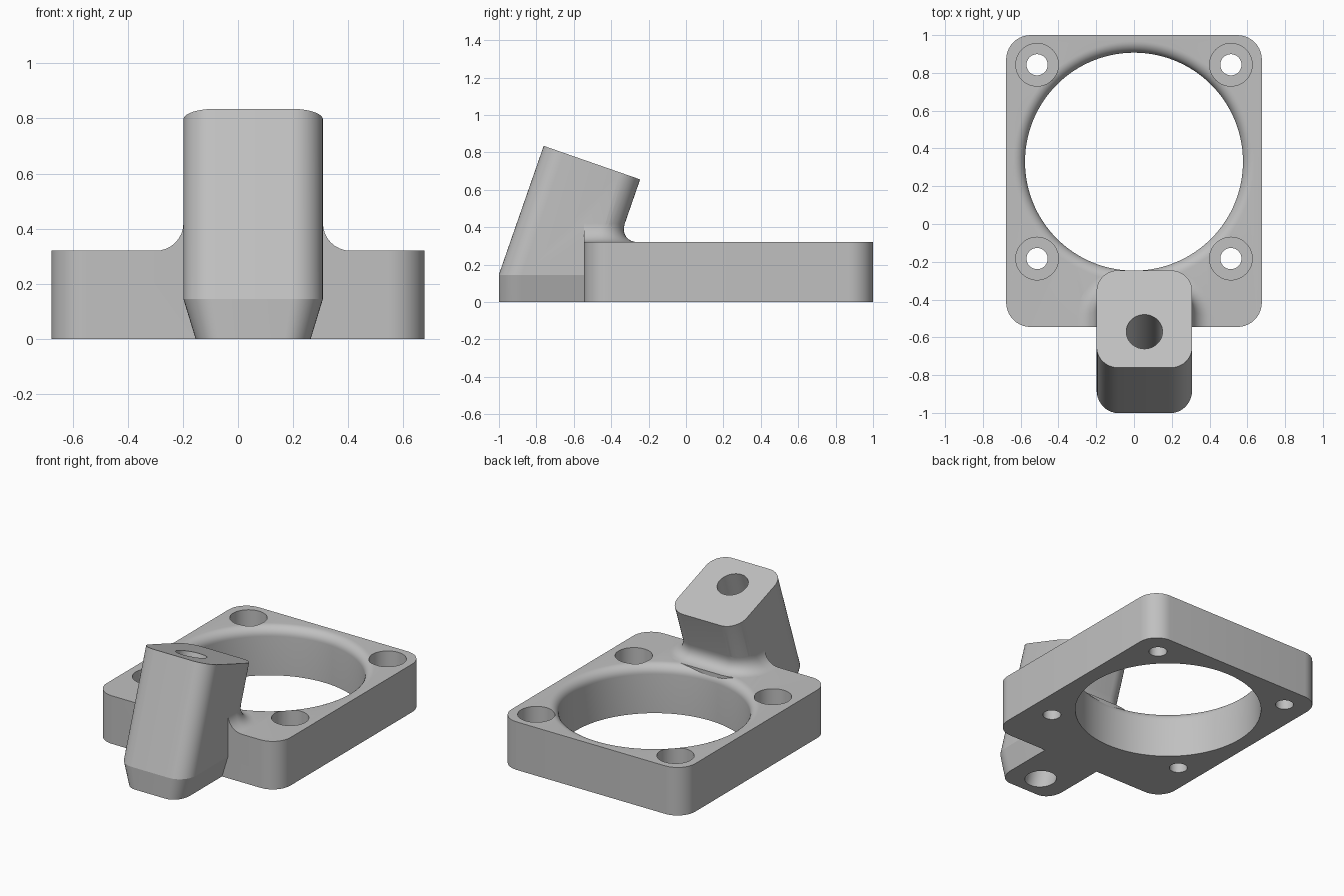
import bpy
import bmesh
from math import sin, cos, pi, sqrt, radians
from mathutils import Vector

cube = bpy.data.objects.get("Cube")
if cube:
    bpy.data.objects.remove(cube, do_unlink=True)

grey = bpy.data.materials.new("plain grey")
grey.use_nodes = True
colour = (0.53, 0.53, 0.53, 1)
grey.diffuse_color = colour
grey.node_tree.nodes["Principled BSDF"].inputs["Base Color"].default_value = colour

TILT = radians(19.2)
AXIS = Vector((0, sin(TILT), cos(TILT)))      # direction of the leaning post
ACROSS = Vector((0, cos(TILT), -sin(TILT)))   # front to back over its top face
POST_TOP = Vector((0.055, -0.503, 0.745))
TOP = 0.32                                    # top of the plate
FRONT = -0.545                                # front edge of the plate
BORE_Y = 0.33


def rounded_rect(hx, hy, r, steps=10):
    """Counter-clockwise outline of a rectangle with round corners."""
    pts = []
    for k, (sx, sy) in enumerate([(1, 1), (-1, 1), (-1, -1), (1, -1)]):
        for i in range(steps + 1):
            a = (k + i / steps) * pi / 2
            pts.append((sx * (hx - r) + r * cos(a), sy * (hy - r) + r * sin(a)))
    return pts


def circle(r, n):
    return [(r * cos(2 * pi * i / n), r * sin(2 * pi * i / n)) for i in range(n)]


def loft(name, rings, clip_y=None):
    """Closed solid through a stack of rings."""
    bm = bmesh.new()
    loops = [[bm.verts.new(p) for p in ring] for ring in rings]
    n = len(loops[0])
    for low, high in zip(loops, loops[1:]):
        for i in range(n):
            j = (i + 1) % n
            bm.faces.new((low[i], low[j], high[j], high[i]))
    bm.faces.new(loops[0][::-1])
    bm.faces.new(loops[-1])
    if clip_y is not None:
        geom = bm.verts[:] + bm.edges[:] + bm.faces[:]
        cut = bmesh.ops.bisect_plane(bm, geom=geom, plane_co=(0, clip_y, 0),
                                     plane_no=(0, 1, 0), clear_inner=True)
        edges = [e for e in cut["geom_cut"] if isinstance(e, bmesh.types.BMEdge)]
        bmesh.ops.holes_fill(bm, edges=edges, sides=0)
    bmesh.ops.recalc_face_normals(bm, faces=bm.faces[:])
    mesh = bpy.data.meshes.new(name)
    bm.to_mesh(mesh)
    bm.free()
    mesh.materials.append(grey)
    ob = bpy.data.objects.new(name, mesh)
    bpy.context.collection.objects.link(ob)
    return ob


def level(outline, z, x=0, y=0):
    return [Vector((x + u, y + v, z)) for u, v in outline]


def post_ring(z=None, grow=0):
    """Post section, square to its axis or sliced level at height z."""
    pts = []
    for u, v in rounded_rect(0.253 + grow, 0.273 + grow, 0.115 + grow):
        p = POST_TOP + Vector((u, 0, 0)) + ACROSS * v
        if z is not None:
            p = p - AXIS * ((p.z - z) / AXIS.z)
        pts.append(p)
    return pts


def combine(target, tool, operation):
    tool.hide_render = True
    mod = target.modifiers.new(tool.name, "BOOLEAN")
    mod.operation = operation
    mod.solver = "EXACT"
    mod.object = tool
    bpy.context.view_layer.objects.active = target
    bpy.ops.object.modifier_apply(modifier=mod.name)
    bpy.data.objects.remove(tool, do_unlink=True)


# Plate with round corners
outline = rounded_rect(0.677, (1 - FRONT) / 2, 0.13)
mid = (1 + FRONT) / 2
bracket = loft("mount_bracket", [level(outline, z, y=mid) for z in (0, TOP)])

# Large bore with a rounded upper rim
rim = 0.06
rings = [level(circle(0.577, 128), -0.1, y=BORE_Y)]
for i in range(9):
    a = i / 8 * pi / 2
    rings.append(level(circle(0.577 + rim * (1 - cos(a)), 128),
                       TOP - rim + rim * sin(a), y=BORE_Y))
rings.append(level(circle(0.577 + rim, 128), TOP + 0.02, y=BORE_Y))
combine(bracket, loft("bore_cutter", rings), "DIFFERENCE")

# Fillet blending the post into the plate
R = 0.1
foot = post_ring(TOP, R)
rings = [[Vector((p.x, p.y, 0.2)) for p in foot], foot]
for i in range(1, 9):
    h = R * (1 - cos(i / 8 * pi / 2))
    rings.append(post_ring(TOP + h, R - sqrt(R * R - (R - h) ** 2)))
rings.append(post_ring(TOP + R + 0.005, -0.01))
combine(bracket, loft("post_fillet", rings, FRONT), "UNION")

# Leaning post with a tapered foot
shoulder = post_ring(0.145)
toe = [Vector((0.055 + (p.x - 0.055) * 0.825, p.y, 0)) for p in shoulder]
combine(bracket, loft("leaning_post", [toe, shoulder, post_ring()], None), "UNION")

# Hole along the post
centre = POST_TOP - ACROSS * 0.071
rings = [[centre + Vector((u, 0, 0)) + ACROSS * v + AXIS * t
          for u, v in circle(0.096, 64)] for t in (-1.1, 0.1)]
combine(bracket, loft("post_hole_cutter", rings), "DIFFERENCE")

# Counterbored bolt holes
for x in (-0.513, 0.513):
    for y in (BORE_Y - 0.513, BORE_Y + 0.513):
        small, large = circle(0.056, 48), circle(0.113, 48)
        rings = [level(small, -0.1, x, y), level(small, 0.12, x, y),
                 level(large, 0.12, x, y), level(large, 0.45, x, y)]
        combine(bracket, loft("bolt_hole_cutter", rings), "DIFFERENCE")

# Smooth curves, crisp edges
for ob in bpy.context.selected_objects:
    ob.select_set(False)
bracket.select_set(True)
bpy.context.view_layer.objects.active = bracket
bpy.ops.object.shade_smooth_by_angle(angle=radians(16))
